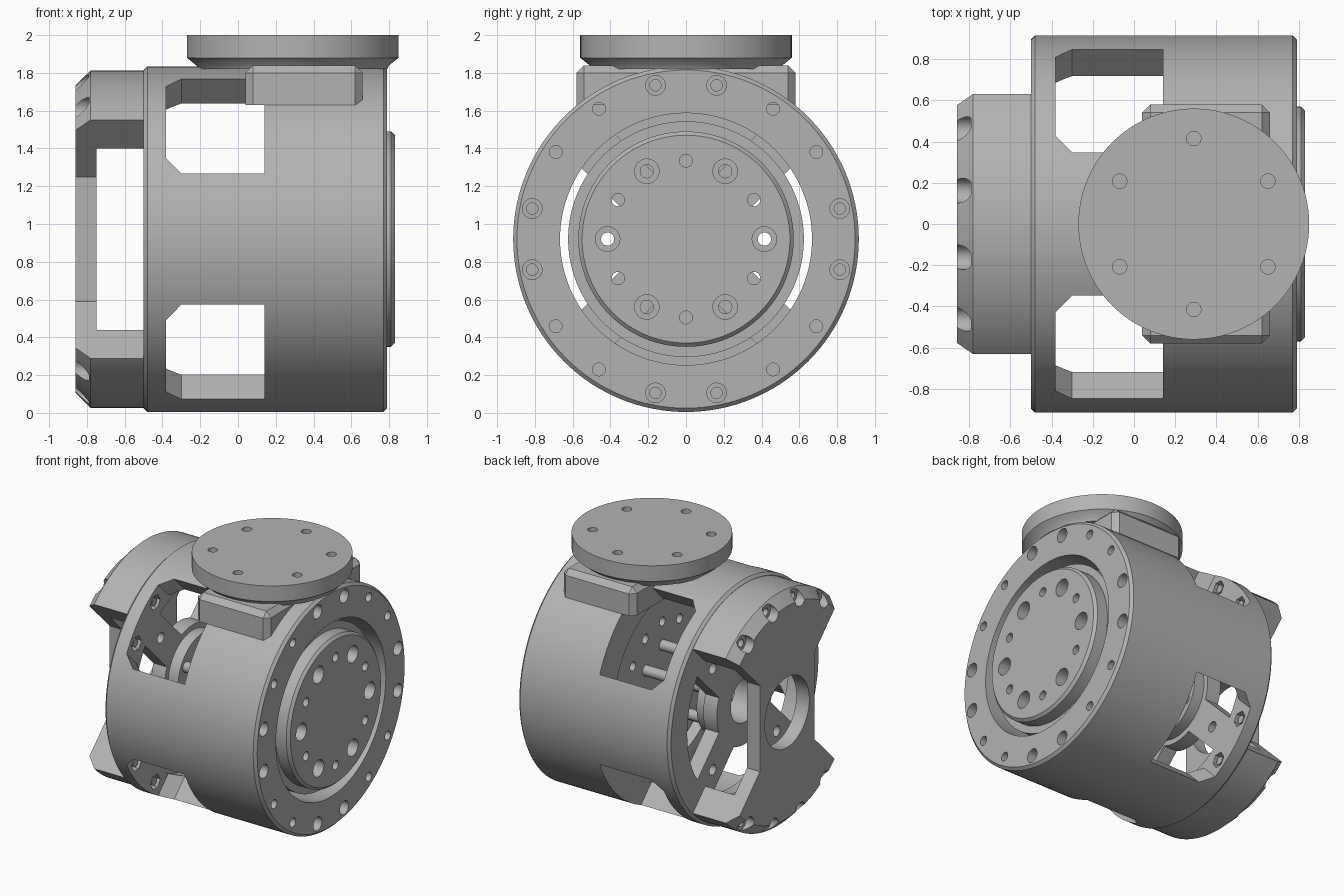
import bpy, bmesh, math
from mathutils import Matrix, Vector

cube = bpy.data.objects.get("Cube")
if cube:
    bpy.data.objects.remove(cube)

grey = bpy.data.materials.new("machined grey")
grey.use_nodes = True
grey.diffuse_color = (0.45, 0.45, 0.45, 1)
grey.node_tree.nodes["Principled BSDF"].inputs["Base Color"].default_value = grey.diffuse_color

# Drum frame: local z runs along world x, local x is world y, local y is world z
DRUM = Matrix(((0, 0, 1, 0), (1, 0, 0, 0), (0, 1, 0, 0.92), (0, 0, 0, 1)))
FLANGE = Matrix.Translation((0.29, 0, 0))
IDENT = Matrix.Identity(4)


def lathe(bm, profile, steps, mat):
    """Closed solid of revolution from (height, radius) points."""
    rings = []
    for h, r in profile:
        if r == 0:
            rings.append([bm.verts.new(mat @ Vector((0, 0, h)))] * steps)
        else:
            angles = [math.tau * i / steps for i in range(steps)]
            rings.append([bm.verts.new(mat @ Vector((r * math.cos(a), r * math.sin(a), h)))
                          for a in angles])
    for k, ring in enumerate(rings):
        nxt = rings[(k + 1) % len(rings)]
        for i in range(steps):
            j = (i + 1) % steps
            corners = list(dict.fromkeys((ring[i], ring[j], nxt[j], nxt[i])))
            if len(corners) > 2:
                bm.faces.new(corners)


def pin(bm, r, lo, hi, mat, steps=24):
    lathe(bm, [(lo, 0), (lo, r), (hi, r), (hi, 0)], steps, mat)


def prism(bm, points, lo, hi, mat):
    low = [bm.verts.new(mat @ Vector((u, v, lo))) for u, v in points]
    high = [bm.verts.new(mat @ Vector((u, v, hi))) for u, v in points]
    bm.faces.new(low)
    bm.faces.new(high)
    for i in range(len(points)):
        j = (i + 1) % len(points)
        bm.faces.new((low[i], low[j], high[j], high[i]))


def polar(radius, degrees):
    a = math.radians(degrees)
    return Matrix.Translation((radius * math.cos(a), radius * math.sin(a), 0))


def turn(degrees):
    return Matrix.Rotation(math.radians(degrees), 4, 'Z')


def finish(name, bm):
    bmesh.ops.recalc_face_normals(bm, faces=bm.faces[:])
    mesh = bpy.data.meshes.new(name)
    bm.to_mesh(mesh)
    bm.free()
    mesh.materials.append(grey)
    obj = bpy.data.objects.new(name, mesh)
    bpy.context.collection.objects.link(obj)
    return obj


def carve(obj, bm):
    """Cut the solids in bm out of obj and discard the cutter."""
    cutter = finish("cutter", bm)
    cutter.hide_render = True
    mod = obj.modifiers.new("cut", 'BOOLEAN')
    mod.operation, mod.solver, mod.object = 'DIFFERENCE', 'EXACT', cutter
    bpy.context.view_layer.update()
    graph = bpy.context.evaluated_depsgraph_get()
    mesh = bpy.data.meshes.new_from_object(obj.evaluated_get(graph))
    obj.modifiers.clear()
    obj.data = mesh
    bpy.data.objects.remove(cutter)


# Drum shell with its end wall and hub
bm = bmesh.new()
lathe(bm, [(-.5, .895), (-.48, .915), (.77, .915), (.79, .895), (.79, .667), (.145, .667),
           (.145, .75), (-.385, .75), (-.385, .3), (-.3, .3), (-.3, .17), (-.5, .17)], 128, DRUM)
shell = finish("drum_shell", bm)

# Diagonal windows with two clipped corners
bm = bmesh.new()
window = [(-.38, -.27), (-.3, -.354), (.14, -.354), (.14, .354), (-.3, .354), (-.38, .27)]
RADIAL = Matrix(((0, 0, 1, 0), (0, 1, 0, 0), (1, 0, 0, 0), (0, 0, 0, 1)))
for k in range(4):
    prism(bm, window, .6, 1.1, DRUM @ turn(45 + 90 * k) @ RADIAL)
carve(shell, bm)

# Openings in the end wall, leaving four diagonal spokes
bm = bmesh.new()
arc = []
for r, sign in ((.7, 1), (.34, -1)):
    half = math.pi / 4 - math.asin(.126 / r)
    for i in range(13):
        a = sign * half * (i / 6 - 1)
        arc.append((r * math.cos(a), r * math.sin(a)))
for k in range(4):
    prism(bm, arc, -.6, -.32, DRUM @ turn(90 * k))
carve(shell, bm)

# Rim bolt holes, nut pockets behind the windows, hub and spoke holes
bm = bmesh.new()
for k in range(16):
    angle = 11.25 + 22.5 * k
    spot = DRUM @ polar(.83, angle)
    if k % 4 in (0, 3):
        lathe(bm, [(.85, 0), (.85, .052), (.7, .052), (.7, .03), (.5, .03), (.5, 0)], 24, spot)
    else:
        pin(bm, .034, .55, .85, spot)
        pin(bm, .058, -.44, -.36, spot, 6)
for k in range(4):
    pin(bm, .04, -.6, -.35, DRUM @ polar(.55, 45 + 90 * k))
carve(shell, bm)

# Screw ends sitting in the nut pockets
bm = bmesh.new()
for k in range(16):
    if k % 4 in (1, 2):
        pin(bm, .03, -.46, -.39, DRUM @ polar(.83, 11.25 + 22.5 * k), 16)
finish("screw_ends", bm)

# End cap: chamfered cup with deep side notches
bm = bmesh.new()
lathe(bm, [(-.86, .27), (-.86, .815), (-.78, .893), (-.495, .893), (-.495, .68),
           (-.75, .68), (-.75, .27)], 128, DRUM)
cap = finish("end_cap", bm)
bm = bmesh.new()
notch = [(.33, -.33), (1.1, -1.1), (1.1, 1.1), (.33, .33)]
for k in range(2):
    prism(bm, notch, -1, -.4, DRUM @ turn(180 * k))
carve(cap, bm)
bm = bmesh.new()
for side in (90, 270):
    for off in (-33.75, -11.25, 11.25, 33.75):
        lathe(bm, [(-.95, 0), (-.95, .06), (-.79, .06), (-.79, .03), (-.65, .03), (-.65, 0)],
              24, DRUM @ polar(.83, side + off))
carve(cap, bm)

# Output hub: stepped disc with a ring of drilled holes
bm = bmesh.new()
lathe(bm, [(.2, 0), (.2, .624), (.72, .624), (.72, .57), (.81, .57), (.83, .55), (.83, 0)],
      128, DRUM)
hub = finish("output_hub", bm)
bm = bmesh.new()
for k in range(12):
    spot = DRUM @ polar(.415, 30 * k)
    if k % 2 == 0:
        lathe(bm, [(.9, 0), (.9, .065), (.73, .065), (.73, .035), (.1, .035), (.1, 0)], 24, spot)
    else:
        pin(bm, .034, .1, .9, spot)
carve(hub, bm)

# Standoff rods joining the wall hub to the output hub
bm = bmesh.new()
for k in range(6):
    pin(bm, .04, -.34, .22, DRUM @ polar(.235, 30 + 60 * k))
finish("standoff_rods", bm)

# Mounting flange on top
bm = bmesh.new()
lathe(bm, [(1.82, 0), (1.82, .5), (1.84, .51), (1.88, .56), (2, .56), (2, 0)], 96, FLANGE)
flange = finish("top_flange", bm)
bm = bmesh.new()
for k in range(6):
    pin(bm, .035, 1.88, 2.1, FLANGE @ polar(.415, 30 + 60 * k))
carve(flange, bm)

# Chamfered saddle block under the flange
bm = bmesh.new()
prism(bm, [(.04, -.58), (.66, -.58), (.66, .58), (.04, .58)], 1.63, 1.84, IDENT)
edges = [e for e in bm.edges if max(v.co.z for v in e.verts) > 1.8]
bmesh.ops.bevel(bm, geom=edges, offset=.04, segments=1, affect='EDGES')
finish("saddle_block", bm)

# Smooth the round walls, keep machined edges crisp
bpy.ops.object.select_all(action='DESELECT')
for obj in bpy.context.collection.objects:
    if obj.type == 'MESH' and grey.name in obj.data.materials:
        obj.select_set(True)
        bpy.context.view_layer.objects.active = obj
bpy.ops.object.shade_smooth_by_angle(angle=math.radians(25))
